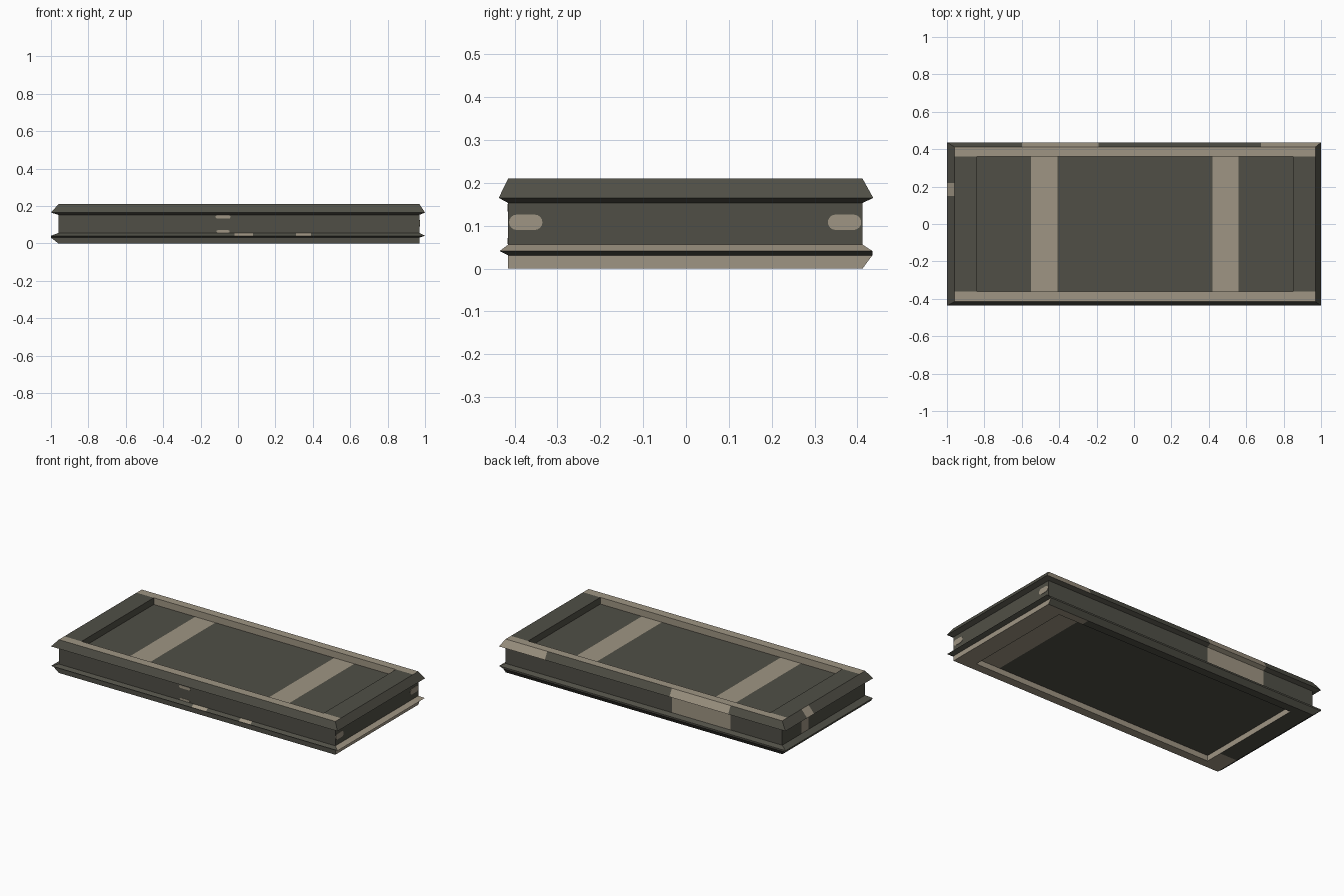
import bpy, bmesh, math
from mathutils import Vector

if "Cube" in bpy.data.objects:
    bpy.data.objects.remove(bpy.data.objects["Cube"])


def lin(c):
    c /= 255
    return c / 12.92 if c <= 0.04045 else ((c + 0.055) / 1.055) ** 2.4


def material(name, r, g, b):
    m = bpy.data.materials.new(name)
    m.diffuse_color = (lin(r), lin(g), lin(b), 1)
    m.use_nodes = True
    m.node_tree.nodes["Principled BSDF"].inputs["Base Color"].default_value = m.diffuse_color
    return m


DARK = material("dark olive grey", 80, 79, 70)
TAN = material("worn tan", 159, 149, 131)


def finish(bm, name):
    bmesh.ops.recalc_face_normals(bm, faces=bm.faces)
    me = bpy.data.meshes.new(name)
    ob = bpy.data.objects.new(name, me)
    bpy.context.collection.objects.link(ob)
    me.materials.append(DARK)
    me.materials.append(TAN)
    return ob, me


# Slab: stacked rectangular rings (x min, x max, y min, y max, z), floor to floor
rings = [
    (-.84, .85, -.36, .36, .035),      # underside recess floor
    (-.84, .85, -.36, .36, 0),
    (-.96, .97, -.415, .412, 0),       # bottom rim
    (-1, .97, -.415, .435, .031),
    (-1, 1, -.435, .435, .041),        # lower flange tip
    (-.96, .97, -.415, .412, .056),
    (-.96, .97, -.415, .412, .153),    # side wall
    (-1, 1, -.437, .437, .165),        # upper flange tip
    (-.96, .97, -.415, .412, .21),     # top rim
    (-.84, .85, -.36, .36, .21),
    (-.84, .85, -.36, .36, .168),      # top recess floor
]
bm = bmesh.new()
loops = [[bm.verts.new((x, y, z)) for x, y in ((a, c), (b, c), (b, d), (a, d))]
         for a, b, c, d, z in rings]
for lo, hi in zip(loops, loops[1:]):
    for i in range(4):
        j = (i + 1) % 4
        bm.faces.new((lo[i], lo[j], hi[j], hi[i]))
bm.faces.new(loops[0][::-1])
bm.faces.new(loops[-1])
bmesh.ops.recalc_face_normals(bm, faces=bm.faces)

# Cut lines for the painted bands
cuts = [(0, v) for v in (-.6, -.55, -.41, -.19, -.02, .08, .31, .39, .42, .56, .68)]
cuts += [(1, v) for v in (-.36, -.25, .15, .22, .36)]
for axis, v in cuts:
    n = Vector((0, 0, 0))
    n[axis] = 1
    bmesh.ops.bisect_plane(bm, geom=bm.verts[:] + bm.edges[:] + bm.faces[:],
                           dist=1e-6, plane_co=n * v, plane_no=n)


def is_tan(c, n):
    x, y, z = c
    if n.z > .99:
        if z > .2:                                   # top rim rails
            return abs(y) > .36
        return -.55 < x < -.41 or .42 < x < .56      # floor bands
    if n.z < -.99:
        if z > .02:
            return x > .68
        return y < -.36 or x > .68 or (x < -.84 and y < -.25)
    if abs(x) < .851 and abs(y) < .361:              # recess walls
        return z < .04 or abs(n.y) > .5
    if n.y > .4:                                     # back
        return (-.6 < x < -.19 and z > .05) or (x > .68 and z > .17)
    if n.x < -.4:                                    # left end
        return .15 < y < .22 and z > .1
    if n.x > .3:                                     # right end
        return z < .02 or (.04 < z < .054)
    if n.y < -.3 and .04 < z < .054:                 # front lower lip
        return -.02 < x < .08 or .31 < x < .39
    return False


for f in bm.faces:
    f.material_index = int(is_tan(f.calc_center_median(), f.normal))
ob, me = finish(bm, "slab_case")
bm.to_mesh(me)
bm.free()


# Thin rounded plates
def pill(name, center, u, w, h, out):
    bm = bmesh.new()
    r = h / 2
    pts = []
    for side in (1, -1):
        for k in range(9):
            a = math.radians(-90 + 22.5 * k)
            pts.append((side * (w / 2 - r + r * math.cos(a)), side * r * math.sin(a)))
    verts = [bm.verts.new(Vector(center) + Vector(u) * p + Vector((0, 0, q))) for p, q in pts]
    face = bm.faces.new(verts)
    ext = bmesh.ops.extrude_face_region(bm, geom=[face])
    bmesh.ops.translate(bm, vec=Vector(out) * .003,
                        verts=[g for g in ext["geom"] if isinstance(g, bmesh.types.BMVert)])
    ob, me = finish(bm, name)
    for f in bm.faces:
        f.material_index = 1
    bm.to_mesh(me)
    bm.free()


pill("right_end_patch_front", (.969, -.374, .108), (0, 1, 0), .078, .036, (1, 0, 0))
pill("right_end_patch_back", (.969, .37, .108), (0, 1, 0), .078, .036, (1, 0, 0))
pill("front_patch_upper", (-.08, -.414, .142), (1, 0, 0), .08, .018, (0, -1, 0))
pill("front_patch_lower", (-.08, -.414, .064), (1, 0, 0), .07, .014, (0, -1, 0))
